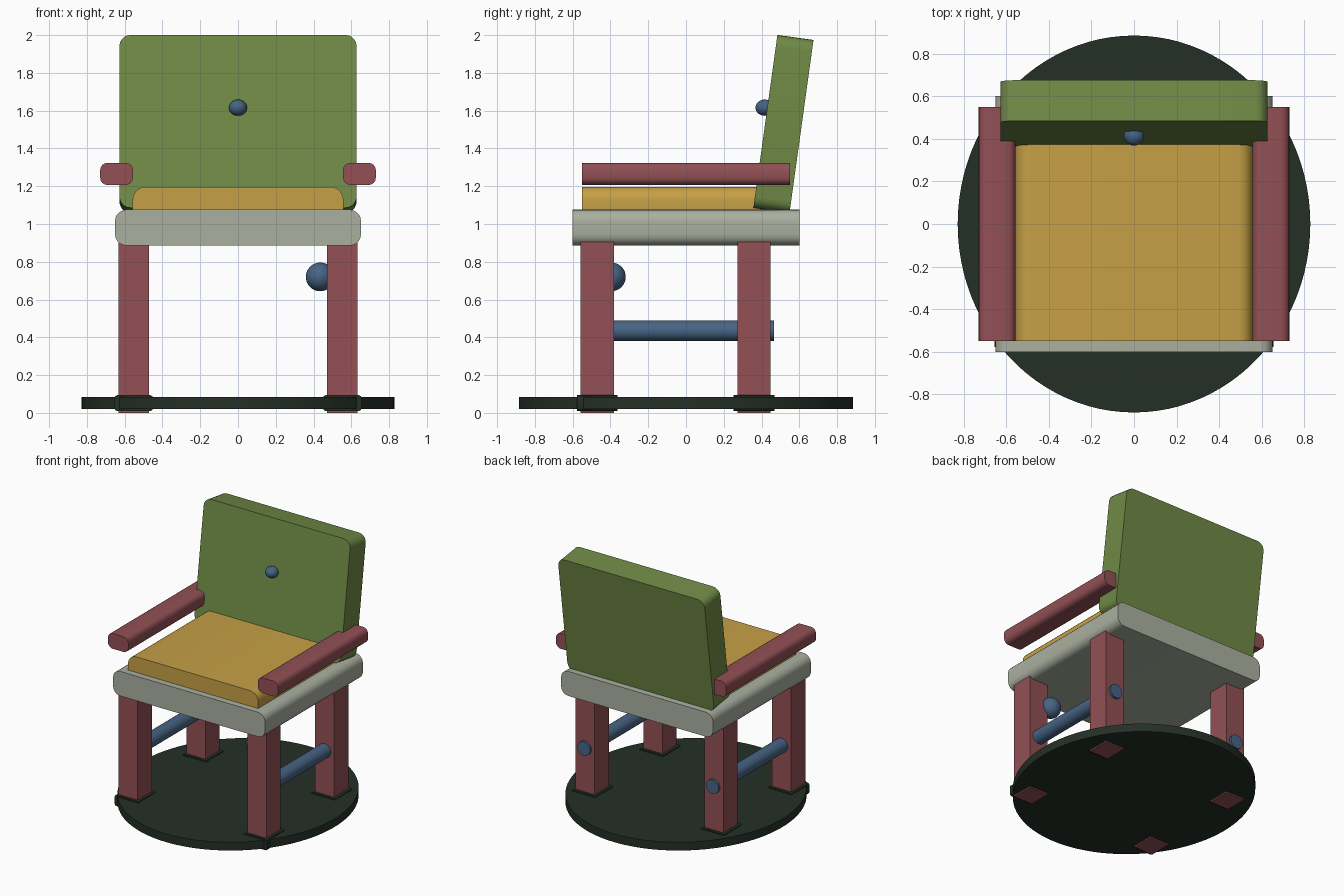
import bpy, bmesh, math
from mathutils import Vector

cube = bpy.data.objects.get("Cube")
if cube:
    bpy.data.objects.remove(cube, do_unlink=True)


def material(name, rgb):
    lin = [((c / 255 + 0.055) / 1.055) ** 2.4 for c in rgb] + [1.0]
    mat = bpy.data.materials.new(name)
    mat.use_nodes = True
    mat.diffuse_color = lin
    mat.node_tree.nodes["Principled BSDF"].inputs["Base Color"].default_value = lin
    return mat


GREEN = material("olive green", (112, 138, 70))
YELLOW = material("mustard", (198, 160, 70))
GREY = material("stone grey", (170, 176, 160))
RED = material("brick red", (146, 80, 85))
BLUE = material("slate blue", (70, 100, 132))
DARK = material("dark green", (36, 47, 38))


def add_object(name, bm, mat, location=(0, 0, 0), smooth=True):
    mesh = bpy.data.meshes.new(name)
    bmesh.ops.recalc_face_normals(bm, faces=bm.faces)
    bm.to_mesh(mesh)
    bm.free()
    mesh.materials.append(mat)
    obj = bpy.data.objects.new(name, mesh)
    obj.location = location
    bpy.context.collection.objects.link(obj)
    if smooth:
        bpy.ops.object.select_all(action='DESELECT')
        obj.select_set(True)
        bpy.context.view_layer.objects.active = obj
        bpy.ops.object.shade_smooth_by_angle(angle=math.radians(35))
    return obj


def box(name, center, size, mat, radius=0, segments=4):
    """Box whose edges running front to back are rounded."""
    bm = bmesh.new()
    bmesh.ops.create_cube(bm, size=1)
    bmesh.ops.scale(bm, vec=size, verts=bm.verts)
    if radius:
        edges = [e for e in bm.edges
                 if abs((e.verts[0].co - e.verts[1].co).normalized().y) > 0.9]
        bmesh.ops.bevel(bm, geom=edges, offset=radius, segments=segments,
                        profile=0.5, affect='EDGES')
    return add_object(name, bm, mat, center, smooth=radius > 0)


def ball(name, center, radii, mat):
    bm = bmesh.new()
    bmesh.ops.create_uvsphere(bm, u_segments=32, v_segments=16, radius=1)
    bmesh.ops.scale(bm, vec=radii, verts=bm.verts)
    return add_object(name, bm, mat, center)


def cylinder(name, center, radius, depth, mat, segments=32):
    bm = bmesh.new()
    bmesh.ops.create_cone(bm, cap_ends=True, segments=segments,
                          radius1=radius, radius2=radius, depth=depth)
    return add_object(name, bm, mat, center)


# Oval floor disc
disc = cylinder("base_disc", (0, 0, 0.052), 1, 0.064, DARK, 96)
disc.scale = (0.828, 0.885, 1)

# Legs, foot collars, stretchers and armrests on both sides
for side, sx in (("left", 1), ("right", -1)):
    for end, y in (("front", -0.47), ("back", 0.36)):
        box(f"{end}_{side}_leg", (sx * 0.552, y, 0.455), (0.162, 0.175, 0.91), RED)
        box(f"{end}_{side}_foot_collar", (sx * 0.552, y, 0.052),
            (0.204, 0.215, 0.084), DARK, 0.015, 2)
    rod = cylinder(f"{side}_stretcher", (sx * 0.552, 0.0, 0.435), 0.054, 0.93, BLUE)
    rod.rotation_euler.x = math.pi / 2
    box(f"{side}_armrest", (sx * 0.643, 0, 1.265), (0.174, 1.1, 0.118), RED, 0.04)

# Seat and cushion
box("seat", (0, 0, 0.981), (1.302, 1.2, 0.19), GREY, 0.06, 5)
box("seat_cushion", (0, -0.05, 1.097), (1.116, 1.0, 0.2), YELLOW, 0.07, 5)

# Leaning backrest with its button
back = box("backrest", (0, 0.516, 1.53), (1.256, 0.193, 0.924), GREEN, 0.06, 5)
back.rotation_euler.x = math.radians(-7.9)
ball("backrest_button", (0, 0.416, 1.616), (0.048, 0.048, 0.043), BLUE)

# Round knob beside the front left leg
ball("leg_knob", (0.435, -0.395, 0.72), (0.076, 0.076, 0.076), BLUE)
